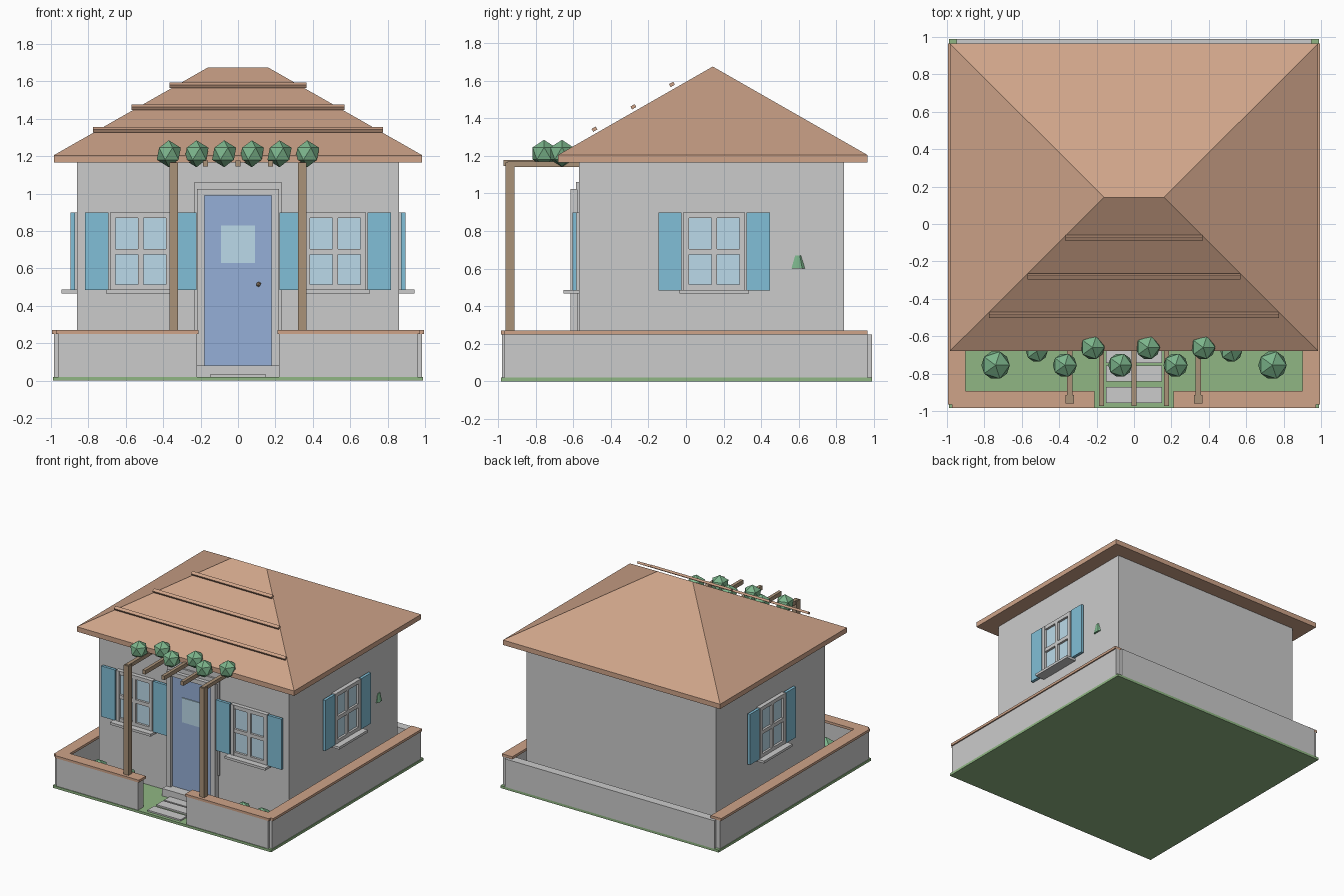
import bpy, bmesh, math
from mathutils import Matrix, Vector

if "Cube" in bpy.data.objects:
    bpy.data.objects.remove(bpy.data.objects["Cube"])


def mat(name, r, g, b):
    m = bpy.data.materials.new(name)
    m.diffuse_color = (r, g, b, 1)
    m.use_nodes = True
    m.node_tree.nodes["Principled BSDF"].inputs["Base Color"].default_value = m.diffuse_color
    return m


TILE = mat("terracotta", 0.62, 0.37, 0.25)
WOOD = mat("wood", 0.40, 0.29, 0.19)
GRASS = mat("grass", 0.28, 0.47, 0.23)
LEAF = mat("leaf", 0.20, 0.46, 0.26)
SHUTTER = mat("shutter_blue", 0.22, 0.52, 0.68)
DOOR = mat("door_blue", 0.30, 0.43, 0.68)
GLASS = mat("glass", 0.50, 0.70, 0.82)
PLASTER = mat("plaster", 0.84, 0.84, 0.81)


def finish(name, bm, m=None, mx=None):
    if mx is not None:
        bmesh.ops.transform(bm, matrix=mx, verts=bm.verts)
    me = bpy.data.meshes.new(name)
    bm.to_mesh(me)
    bm.free()
    ob = bpy.data.objects.new(name, me)
    bpy.context.collection.objects.link(ob)
    if m:
        me.materials.append(m)
    return ob


def box(name, x0, x1, y0, y1, z0, z1, m=None, mx=None):
    bm = bmesh.new()
    bmesh.ops.create_cube(bm, size=1)
    for v in bm.verts:
        v.co = Vector(((x0 + x1) / 2 + v.co.x * (x1 - x0),
                       (y0 + y1) / 2 + v.co.y * (y1 - y0),
                       (z0 + z1) / 2 + v.co.z * (z1 - z0)))
    return finish(name, bm, m, mx)


def ball(name, x, y, z, r):
    bm = bmesh.new()
    bmesh.ops.create_icosphere(bm, subdivisions=1, radius=r)
    return finish(name, bm, LEAF, Matrix.Translation((x, y, z)))


# Ground and house body
box("ground", -0.99, 0.99, -0.985, 0.99, 0, 0.02, GRASS)
box("house_walls", -0.86, 0.86, -0.57, 0.84, 0.02, 1.17, PLASTER)

# Hipped roof: fascia band plus four slopes
bm = bmesh.new()
for z in (1.165, 1.205):
    for x in (-0.985, 0.985):
        for y in (-0.68, 0.965):
            bm.verts.new((x, y, z))
for x in (-0.16, 0.16):
    bm.verts.new((x, 0.1425, 1.675))
bmesh.ops.convex_hull(bm, input=bm.verts)
bmesh.ops.dissolve_limit(bm, angle_limit=0.01, verts=bm.verts, edges=bm.edges)
bmesh.ops.recalc_face_normals(bm, faces=bm.faces)
finish("roof", bm, TILE)

# Tile battens on the front slope
for y, z, w in ((-0.487, 1.342, 0.775), (-0.28, 1.461, 0.57), (-0.075, 1.58, 0.365)):
    mx = Matrix.Translation((0, y, z)) @ Matrix.Rotation(math.radians(30), 4, 'X')
    box("roof_batten", -w, w, -0.013, 0.013, -0.009, 0.009, TILE, mx)

# Garden walls with caps on the front and sides
for s in (-1, 1):
    def side(name, a, b, *rest):
        return box(name, min(s * a, s * b), max(s * a, s * b), *rest)
    side("side_wall", 0.915, 0.985, -0.965, 0.965, 0.02, 0.25)
    side("side_wall_cap", 0.90, 0.995, -0.965, 0.965, 0.25, 0.27, TILE)
    side("front_wall", 0.22, 0.96, -0.98, -0.91, 0.02, 0.25)
    side("front_wall_cap", 0.21, 0.972, -0.985, -0.893, 0.25, 0.27, TILE)
box("back_wall", -0.95, 0.95, 0.92, 0.99, 0.02, 0.25)

# Door, frame, lintel, step
box("door", -0.18, 0.18, -0.59, -0.56, 0.08, 0.99, DOOR)
box("door_glass", -0.09, 0.09, -0.597, -0.58, 0.63, 0.83, GLASS)
for s in (-1, 1):
    box("door_jamb", s * 0.2 - 0.02, s * 0.2 + 0.02, -0.615, -0.56, 0.03, 1.025)
    box("door_surround", s * 0.225 - 0.01, s * 0.225 + 0.01, -0.58, -0.56, 0.27, 1.06)
box("door_header", -0.22, 0.22, -0.615, -0.56, 0.99, 1.025)
box("door_lintel", -0.235, 0.235, -0.585, -0.56, 1.02, 1.06)
box("door_step", -0.22, 0.22, -0.67, -0.56, 0.02, 0.08)
bm = bmesh.new()
bmesh.ops.create_icosphere(bm, subdivisions=1, radius=0.014)
finish("door_knob", bm, WOOD, Matrix.Translation((0.11, -0.6, 0.515)))

# Path slabs
for y in (-0.915, -0.80, -0.70):
    box("path_slab", -0.15, 0.15, y - 0.043, y + 0.043, 0.02, 0.032)


# Shuttered window, built facing -y around its own middle
def window(mx):
    box("window_glass", -0.14, 0.14, -0.015, 0.01, 0.50, 0.88, GLASS, mx)
    for s in (-1, 1):
        box("window_stile", s * 0.15 - 0.015, s * 0.15 + 0.015, -0.035, 0.01, 0.485, 0.90, None, mx)
        box("shutter", s * 0.235 - 0.062, s * 0.235 + 0.062, -0.035, -0.012, 0.485, 0.90, SHUTTER, mx)
    for z in (0.50, 0.69, 0.885):
        box("window_rail", -0.15, 0.15, -0.033, 0.01, z - 0.015, z + 0.015, None, mx)
    box("window_mullion", -0.014, 0.014, -0.033, 0.01, 0.49, 0.89, None, mx)
    box("window_sill", -0.185, 0.185, -0.083, 0.01, 0.467, 0.487, None, mx)


for s in (-1, 1):
    window(Matrix.Translation((s * 0.52, -0.57, 0)))
    window(Matrix.Translation((s * 0.86, 0.15, 0)) @ Matrix.Rotation(s * math.pi / 2, 4, 'Z'))

# Pergola posts, side beams and short rafters
for s in (-1, 1):
    box("pergola_post", s * 0.343 - 0.022, s * 0.343 + 0.022, -0.96, -0.913, 0.02, 1.165, WOOD)
    box("pergola_beam", s * 0.343 - 0.015, s * 0.343 + 0.015, -0.95, -0.56, 1.14, 1.17, WOOD)
for x in (-0.173, 0, 0.173):
    box("pergola_rafter", x - 0.013, x + 0.013, -0.972, -0.565, 1.145, 1.178, WOOD)

# Climbing foliage and garden bushes
for i in range(6):
    ball("vine_clump", -0.37 + 0.148 * i, -0.755 if i % 2 == 0 else -0.66, 1.213, 0.072)
for s in (-1, 1):
    ball("large_bush", s * 0.74, -0.755, 0.13, 0.085)
    ball("small_bush", s * 0.52, -0.68, 0.11, 0.065)

# Small wall plant on the right side
bm = bmesh.new()
bmesh.ops.create_cone(bm, cap_ends=True, segments=7, radius1=0.038, radius2=0.016, depth=0.07)
finish("wall_plant", bm, LEAF, Matrix.Translation((0.86, 0.595, 0.635)) @ Matrix.Diagonal((0.45, 1, 1, 1)))
